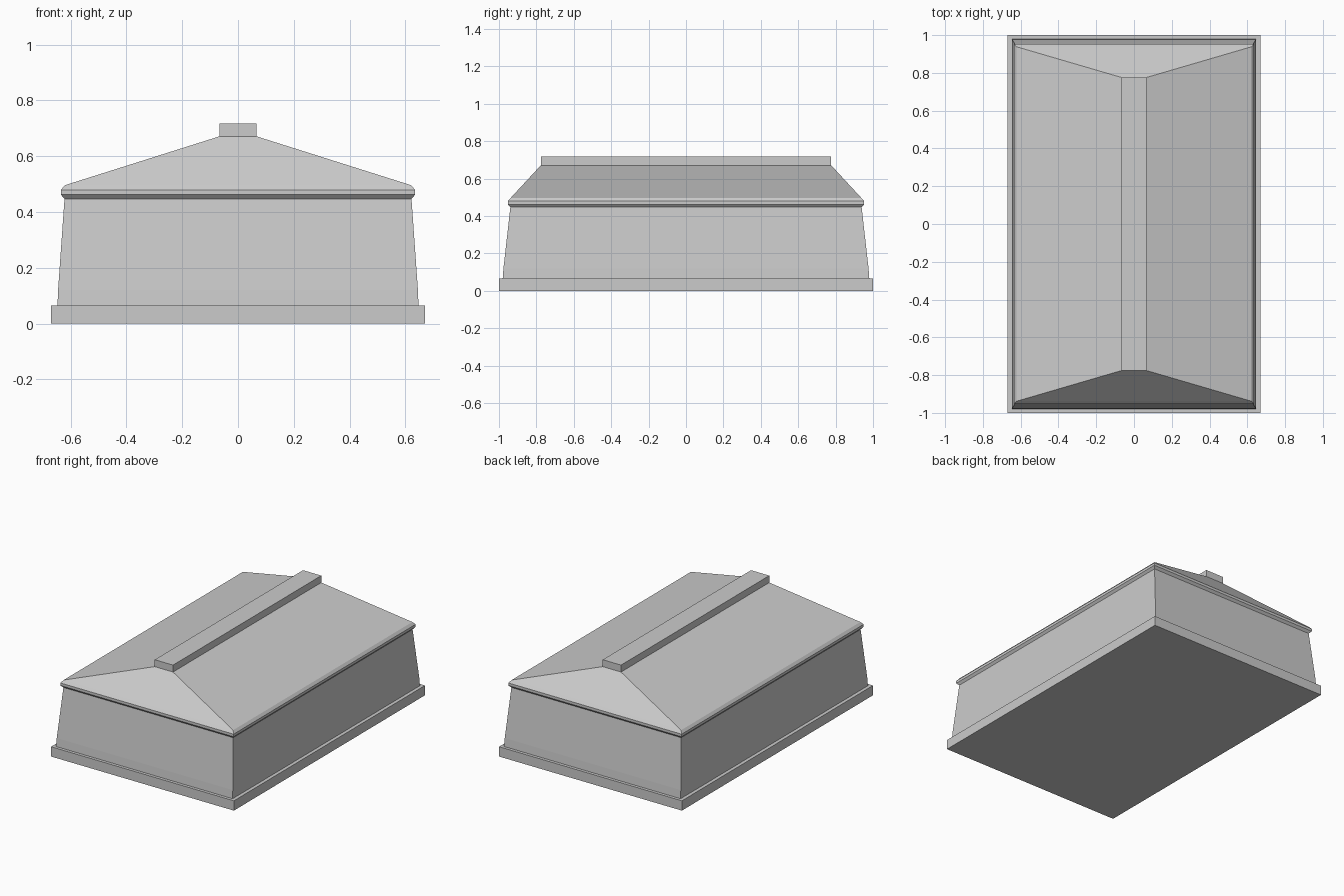
import bpy, bmesh

if "Cube" in bpy.data.objects:
    bpy.data.objects.remove(bpy.data.objects["Cube"])


def loft(name, rings):
    """Stack rectangular rings (half width, half depth, height) into a closed solid."""
    bm = bmesh.new()
    loops = [[bm.verts.new((sx * x, sy * y, z))
              for sx, sy in ((-1, -1), (1, -1), (1, 1), (-1, 1))]
             for x, y, z in rings]
    for low, high in zip(loops, loops[1:]):
        for i in range(4):
            j = (i + 1) % 4
            bm.faces.new((low[i], low[j], high[j], high[i]))
    bm.faces.new(loops[0][::-1])
    bm.faces.new(loops[-1])
    mesh = bpy.data.meshes.new(name)
    bm.to_mesh(mesh)
    bm.free()
    obj = bpy.data.objects.new(name, mesh)
    bpy.context.collection.objects.link(obj)
    return obj


# Flat plinth
loft("base_plinth", [(0.67, 1.0, 0), (0.67, 1.0, 0.065)])

# Tapered walls with a nearly upright foot
loft("walls", [(0.647, 0.98, 0.065), (0.645, 0.976, 0.12), (0.622, 0.939, 0.447)])

# Bevelled eave moulding running into the hipped roof
loft("hipped_roof", [
    (0.622, 0.939, 0.447),
    (0.635, 0.953, 0.462),
    (0.635, 0.953, 0.479),
    (0.621, 0.938, 0.496),
    (0.067, 0.776, 0.671),
])

# Ridge beam
loft("ridge_beam", [(0.067, 0.776, 0.671), (0.067, 0.776, 0.717)])
